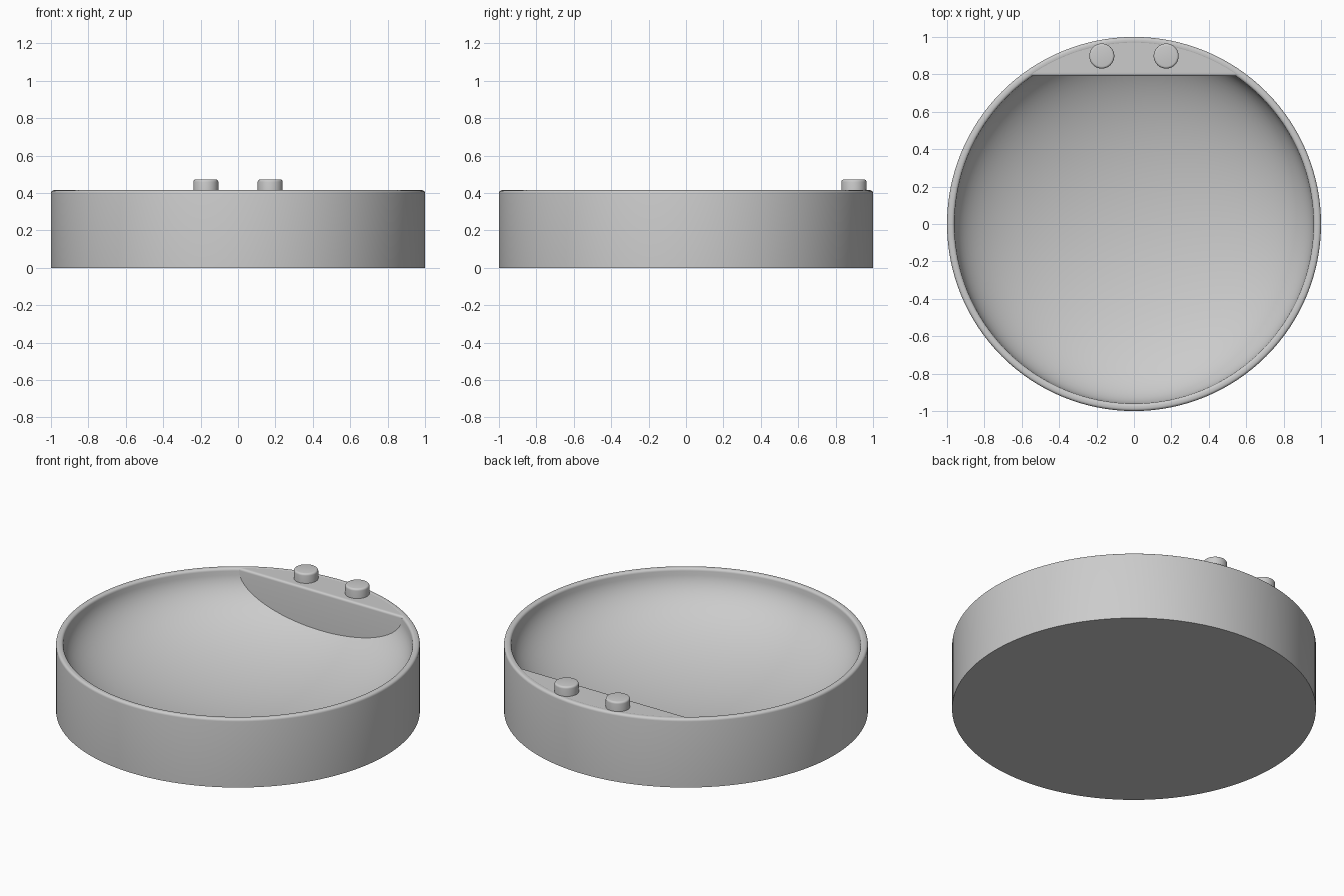
import bpy, bmesh, math

if "Cube" in bpy.data.objects:
    bpy.data.objects.remove(bpy.data.objects["Cube"])

grey = bpy.data.materials.new("plain grey")
grey.diffuse_color = (0.6, 0.6, 0.6, 1)
grey.use_nodes = True
grey.node_tree.nodes["Principled BSDF"].inputs["Base Color"].default_value = grey.diffuse_color


def finish(name, bm, angle=40):
    bmesh.ops.recalc_face_normals(bm, faces=bm.faces[:])
    me = bpy.data.meshes.new(name)
    bm.to_mesh(me)
    bm.free()
    me.materials.append(grey)
    ob = bpy.data.objects.new(name, me)
    bpy.context.collection.objects.link(ob)
    bpy.ops.object.select_all(action='DESELECT')
    ob.select_set(True)
    bpy.context.view_layer.objects.active = ob
    bpy.ops.object.shade_smooth_by_angle(angle=math.radians(angle))
    return ob


def lathe(name, profile, steps, x=0, y=0):
    """Spin an (r, z) profile around a vertical axis at x, y."""
    bm = bmesh.new()
    vs = [bm.verts.new((r, 0, z)) for r, z in profile]
    es = [bm.edges.new(p) for p in zip(vs, vs[1:])]
    bmesh.ops.spin(bm, geom=vs + es, cent=(0, 0, 0), axis=(0, 0, 1),
                   angle=math.tau, steps=steps)
    bmesh.ops.remove_doubles(bm, verts=bm.verts[:], dist=1e-5)
    bmesh.ops.translate(bm, verts=bm.verts[:], vec=(x, y, 0))
    return finish(name, bm)


def corner(r, z, rad, a0, a1, n=4):
    angles = [math.radians(a0 + (a1 - a0) * i / n) for i in range(n + 1)]
    return [(r + rad * math.cos(a), z + rad * math.sin(a)) for a in angles]


# Basin: straight outer wall, rounded rim, half-ellipsoid hollow
TOP, BEV = 0.415, 0.015
R_IN, Z_IN, DEPTH = 0.96, 0.40, 0.38
profile = [(0, 0), (1, 0)]
profile += corner(1 - BEV, TOP - BEV, BEV, 0, 90)
profile += corner(R_IN + BEV, TOP - BEV, BEV, 90, 180)
for i in range(1, 25):
    a = math.pi / 2 * i / 24
    profile.append((R_IN * math.cos(a), Z_IN - DEPTH * math.sin(a)))
profile[-1] = (0, Z_IN - DEPTH)
lathe("basin", profile, 128)

# Back shelf: circular segment closing off the rear of the hollow
bm = bmesh.new()
Y, R = 0.79, 0.978
a = math.asin(Y / R)
pts = [(R * math.cos(a + (math.pi - 2 * a) * i / 32),
        R * math.sin(a + (math.pi - 2 * a) * i / 32)) for i in range(33)]
face = bm.faces.new([bm.verts.new((x, y, 0.1)) for x, y in pts])
ext = bmesh.ops.extrude_face_region(bm, geom=[face])
bmesh.ops.translate(bm, verts=[v for v in ext["geom"] if isinstance(v, bmesh.types.BMVert)],
                    vec=(0, 0, TOP - 0.001 - 0.1))
front = [e for e in bm.edges
         if all(v.co.z > 0.3 and abs(v.co.y - Y) < 1e-4 for v in e.verts)]
bmesh.ops.bevel(bm, geom=front, offset=0.012, segments=4, profile=0.5, affect='EDGES')
finish("back_shelf", bm)

# Two tap knobs on the shelf
knob = [(0, 0.39), (0.067, 0.39)] + corner(0.055, 0.46, 0.012, 0, 90) + [(0, 0.472)]
for side, x in (("left", -0.172), ("right", 0.172)):
    lathe(side + "_knob", knob, 40, x, 0.898)
